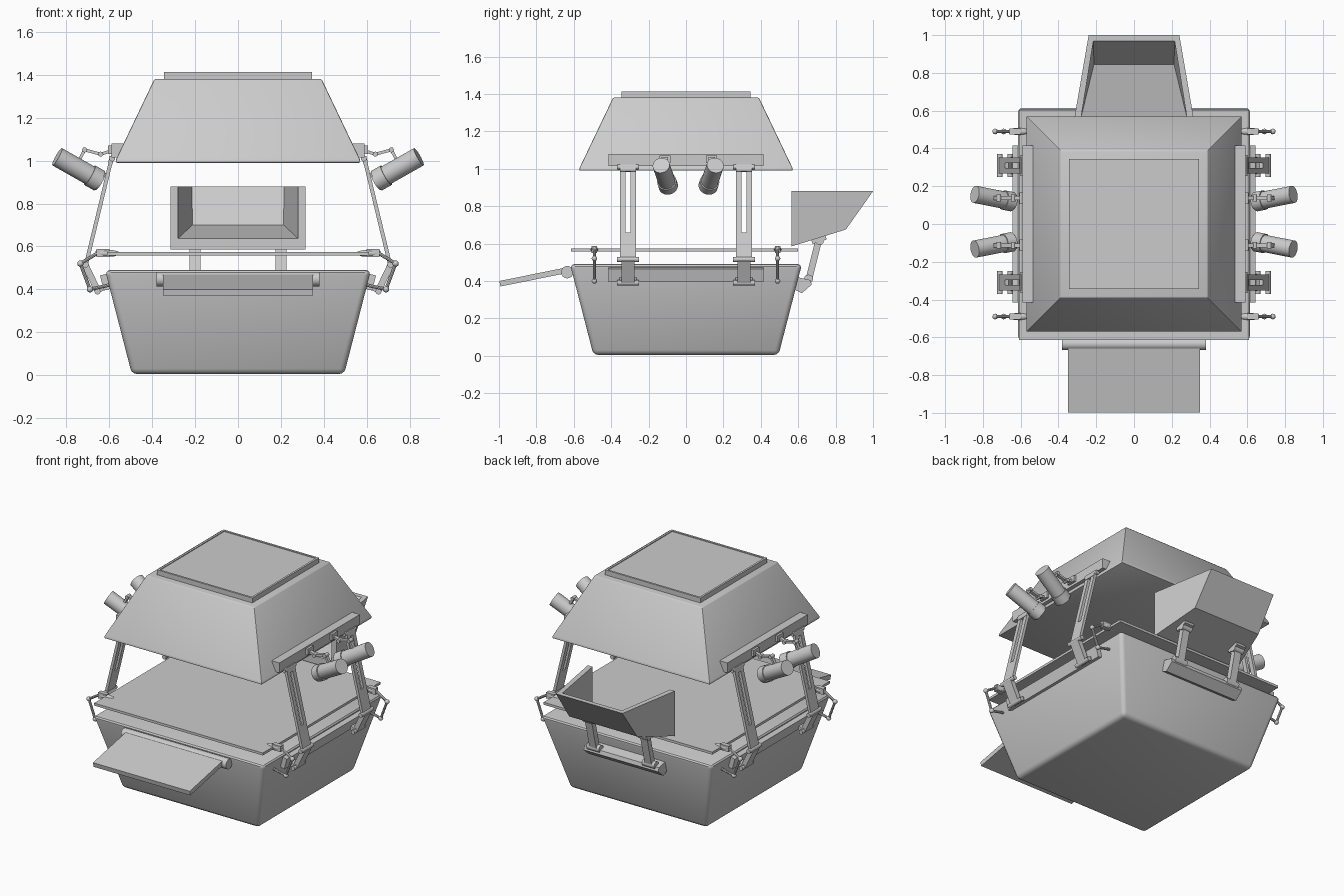
import bpy, bmesh
from math import radians
from mathutils import Vector, Matrix

if "Cube" in bpy.data.objects:
    bpy.data.objects.remove(bpy.data.objects["Cube"])


def finish(name, bm, mirror="", smooth=True):
    bmesh.ops.recalc_face_normals(bm, faces=bm.faces)
    me = bpy.data.meshes.new(name)
    bm.to_mesh(me)
    bm.free()
    ob = bpy.data.objects.new(name, me)
    bpy.context.collection.objects.link(ob)
    if smooth:
        bpy.ops.object.select_all(action='DESELECT')
        ob.select_set(True)
        bpy.context.view_layer.objects.active = ob
        bpy.ops.object.shade_smooth_by_angle(angle=radians(35))
    if mirror:
        m = ob.modifiers.new("mirror", 'MIRROR')
        m.use_axis = ("x" in mirror, "y" in mirror, False)
        m.use_mirror_merge = False
    return ob


def frustum(name, sections, bevel=0.0, segs=3):
    """Square sections given as (half width, z)."""
    bm = bmesh.new()
    loops = [[bm.verts.new((sx * h, sy * h, z)) for sx, sy in ((-1, -1), (1, -1), (1, 1), (-1, 1))]
             for h, z in sections]
    for a, b in zip(loops, loops[1:]):
        for i in range(4):
            j = (i + 1) % 4
            bm.faces.new((a[i], a[j], b[j], b[i]))
    bm.faces.new(loops[0])
    bm.faces.new(loops[-1])
    bmesh.ops.recalc_face_normals(bm, faces=bm.faces)
    if bevel:
        bmesh.ops.bevel(bm, geom=bm.edges[:], offset=bevel, segments=segs, profile=0.5, affect='EDGES')
    return finish(name, bm)


def add_box(bm, lo, hi):
    lo, hi = Vector(lo), Vector(hi)
    bmesh.ops.create_cube(bm, size=1, matrix=Matrix.Translation((lo + hi) / 2) @
                          Matrix.Diagonal((*(hi - lo), 1)))


def box(name, lo, hi, mirror=""):
    bm = bmesh.new()
    add_box(bm, lo, hi)
    return finish(name, bm, mirror, False)


def frame(p, q, side):
    """Matrix at the middle of p-q: z along it, x towards side."""
    p, q = Vector(p), Vector(q)
    z = (q - p).normalized()
    x = Vector(side)
    y = z.cross(x).normalized()
    x = y.cross(z)
    m = Matrix((x, y, z)).transposed().to_4x4()
    m.translation = (p + q) / 2
    return m, (q - p).length


def add_beam(bm, p, q, wide, thick, side=(0, 1, 0)):
    m, l = frame(p, q, side)
    bmesh.ops.create_cube(bm, size=1, matrix=m @ Matrix.Diagonal((wide, thick, l, 1)))


def add_rod(bm, p, q, r, segs=12):
    m, l = frame(p, q, (0.013, 0.999, 0.02) if abs(p[1] - q[1]) < 0.1 else (1, 0, 0))
    bmesh.ops.create_cone(bm, cap_ends=True, segments=segs, radius1=r, radius2=r, depth=l, matrix=m)


def add_ball(bm, p, r):
    bmesh.ops.create_icosphere(bm, subdivisions=2, radius=r, matrix=Matrix.Translation(p))


# Main bodies: tapered basin, hood and inset cap
frustum("basin", [(0.495, 0.005), (0.62, 0.49)], 0.025)
frustum("hood", [(0.57, 0.99), (0.57, 1.003), (0.39, 1.38)], 0.006, 2)
frustum("hood_cap", [(0.345, 1.375), (0.345, 1.412), (0.332, 1.412), (0.332, 1.407)])

# Cooking plate
box("cooking_plate", (-0.61, -0.615, 0.557), (0.61, 0.60, 0.573))

# Front shelf and hinge
bm = bmesh.new()
add_beam(bm, (0, -0.995, 0.385), (0, -0.64, 0.457), 0.70, 0.03, (1, 0, 0))
finish("front_shelf", bm, smooth=False)
bm = bmesh.new()
add_rod(bm, (-0.38, -0.635, 0.447), (0.38, -0.635, 0.447), 0.033, 24)
finish("shelf_hinge", bm)

# Rear scoop, open at front and top
bm = bmesh.new()
outer = [(0.315, 0.565, 0.585), (0.245, 0.855, 0.675), (0.24, 1.0, 0.88), (0.315, 0.565, 0.88)]
inner = [(0.28, 0.565, 0.637), (0.212, 0.845, 0.70), (0.215, 0.97, 0.88), (0.28, 0.565, 0.88)]
O = {s: [bm.verts.new((s * x, y, z)) for x, y, z in outer] for s in (-1, 1)}
I = {s: [bm.verts.new((s * x, y, z)) for x, y, z in inner] for s in (-1, 1)}
for S in (O, I):
    bm.faces.new(S[-1])
    bm.faces.new(S[1])
    for a in (0, 1):
        bm.faces.new((S[-1][a], S[-1][a + 1], S[1][a + 1], S[1][a]))
for s in (-1, 1):
    for a, b in ((2, 3), (3, 0)):
        bm.faces.new((O[s][a], O[s][b], I[s][b], I[s][a]))
for a in (0, 2):
    bm.faces.new((O[-1][a], O[1][a], I[1][a], I[-1][a]))
finish("rear_scoop", bm, smooth=False)

# Scoop supports: leg, head block and pivot
bm = bmesh.new()
add_beam(bm, (0.2, 0.655, 0.40), (0.2, 0.71, 0.62), 0.05, 0.035, (1, 0, 0))
add_beam(bm, (0.2, 0.672, 0.612), (0.2, 0.748, 0.636), 0.07, 0.03, (1, 0, 0))
add_rod(bm, (0.155, 0.655, 0.41), (0.245, 0.655, 0.41), 0.024)
add_rod(bm, (0.165, 0.715, 0.615), (0.235, 0.715, 0.615), 0.022)
finish("scoop_leg", bm, "x")

# Wedge bracket on the rear wall
bm = bmesh.new()
prof = [(0.575, 0.355), (0.62, 0.335), (0.672, 0.38), (0.665, 0.405), (0.595, 0.42)]
f = bm.faces.new([bm.verts.new((-0.27, y, z)) for y, z in prof])
ext = bmesh.ops.extrude_face_region(bm, geom=[f])
bmesh.ops.translate(bm, verts=[v for v in ext["geom"] if isinstance(v, bmesh.types.BMVert)], vec=(0.54, 0, 0))
if not f.is_valid or all(len(e.link_faces) == 2 for e in bm.edges) is False:
    bmesh.ops.holes_fill(bm, edges=bm.edges[:])
finish("scoop_bracket", bm, smooth=False)

# Mounting rails on basin and hood
bm = bmesh.new()
add_beam(bm, (0.603, 0, 0.40), (0.622, 0, 0.47), 0.83, 0.045)
finish("basin_rail", bm, "x", False)
box("hood_rail", (0.535, -0.415, 1.015), (0.59, 0.415, 1.08), "x")

# Four slotted hood arms with elbow and foot
bm = bmesh.new()
top, elbow, foot = Vector((0.587, 0.31, 1.02)), Vector((0.71, 0.31, 0.51)), Vector((0.655, 0.31, 0.395))
mid = elbow.lerp(top, 0.29)
add_beam(bm, elbow, mid, 0.085, 0.018)
for dy in (-0.0275, 0.0275):
    off = Vector((0, dy, 0))
    add_beam(bm, mid + off, top + off, 0.03, 0.018)
add_beam(bm, elbow.lerp(top, 0.93), top, 0.085, 0.022)
add_beam(bm, elbow, foot, 0.07, 0.03)
add_beam(bm, foot, (0.60, 0.31, 0.42), 0.09, 0.025)
add_rod(bm, elbow + Vector((0, -0.06, 0.005)), elbow + Vector((0, 0.06, 0.005)), 0.014)
add_rod(bm, foot + Vector((0, -0.06, -0.005)), foot + Vector((0, 0.06, -0.005)), 0.014)
add_rod(bm, top + Vector((0, -0.055, -0.01)), top + Vector((0, 0.055, -0.01)), 0.014)
finish("hood_arm", bm, "xy")

# Four jointed plate lifters
bm = bmesh.new()
path = [(0.60, 0.49, 0.42), (0.69, 0.49, 0.40), (0.735, 0.49, 0.52), (0.65, 0.49, 0.572)]
for p, q in zip(path, path[1:]):
    add_rod(bm, p, q, 0.008, 8)
for p in path[1:]:
    add_ball(bm, p, 0.015)
add_box(bm, (0.60, 0.475, 0.55), (0.66, 0.505, 0.588))
bmesh.ops.create_icosphere(bm, subdivisions=2, radius=1, matrix=Matrix.Translation((0.61, 0.49, 0.568)) @
                           Matrix.Diagonal((0.06, 0.02, 0.017, 1)))
finish("plate_lifter", bm, "xy")

# Four lamps with collars and jointed mounts
for s, tag in ((1, "rear"), (-1, "front")):
    c = 0.012
    a, b = Vector((0.843, s * 0.145 + c, 1.018)), Vector((0.64, s * 0.105 + c, 0.903))
    bm = bmesh.new()
    add_rod(bm, a, b, 0.046, 28)
    add_rod(bm, b.lerp(a, 0.03), b.lerp(a, 0.25), 0.052, 28)
    finish("lamp_" + tag, bm, "x")
    bm = bmesh.new()
    y = s * 0.125 + c
    pts = [(0.58, y, 1.05), (0.64, y, 1.03), (0.715, y, 1.05), (0.755, y, 0.975)]
    for p, q in zip(pts, pts[1:]):
        add_beam(bm, p, q, 0.022, 0.014)
    for p in pts[1:3]:
        add_rod(bm, (p[0], y - 0.018, p[2]), (p[0], y + 0.018, p[2]), 0.012)
    add_box(bm, (0.58, y - 0.03, 1.03), (0.605, y + 0.03, 1.07))
    finish("lamp_mount_" + tag, bm, "x")
